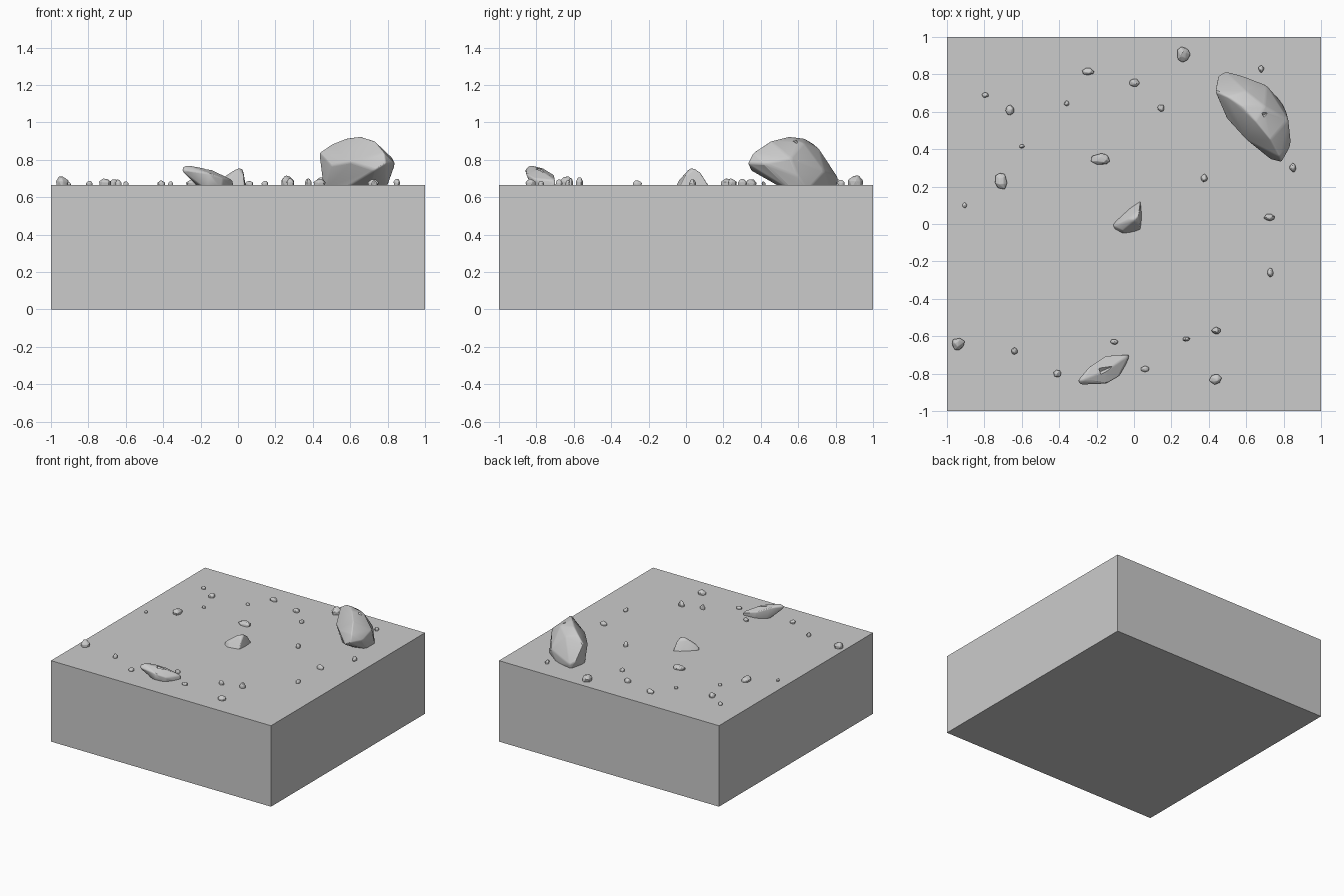
import bpy, bmesh, random, math
from mathutils import Vector

random.seed(4)
TOP = 0.665


def hull_rock(name, points, bevel, notches=()):
    """Convex stone from a few corner points, edges worn by a bevel."""
    bm = bmesh.new()
    for p in points:
        bm.verts.new(p)
    res = bmesh.ops.convex_hull(bm, input=bm.verts)
    loose = {g for g in res["geom_interior"] + res["geom_unused"]
             if isinstance(g, bmesh.types.BMVert)}
    bmesh.ops.delete(bm, geom=list(loose), context='VERTS')
    bmesh.ops.dissolve_limit(bm, angle_limit=math.radians(6), verts=bm.verts, edges=bm.edges)
    bmesh.ops.recalc_face_normals(bm, faces=bm.faces)
    me = bpy.data.meshes.new(name)
    bm.to_mesh(me)
    bm.free()
    ob = bpy.data.objects.new(name, me)
    bpy.context.collection.objects.link(ob)
    bpy.context.view_layer.objects.active = ob
    ob.select_set(True)
    if bevel:
        b = ob.modifiers.new("worn_edges", 'BEVEL')
        b.width, b.segments, b.limit_method = bevel, 3, 'ANGLE'
        b.angle_limit = math.radians(12)
    for loc, size, yaw in notches:
        bpy.ops.mesh.primitive_cube_add(size=1, location=loc, rotation=(math.radians(40), 0, yaw))
        cut = bpy.context.object
        cut.name = name + "_cutter"
        cut.scale = size
        cut.hide_render = True
        cut.hide_set(True)
        m = ob.modifiers.new("chip", 'BOOLEAN')
        m.operation, m.object = 'DIFFERENCE', cut
    bpy.ops.object.select_all(action='DESELECT')
    ob.select_set(True)
    bpy.context.view_layer.objects.active = ob
    bpy.ops.object.shade_smooth_by_angle(angle=math.radians(30))
    ob.select_set(False)
    return ob


# ground block
bpy.ops.mesh.primitive_cube_add(size=1, location=(0, 0, TOP / 2))
block = bpy.context.object
block.name = "ground_block"
block.scale = (2, 2, TOP)
block.select_set(False)

# large leaning boulder
hull_rock("boulder", [
    (.46, .66, .64), (.49, .80, .64), (.63, .77, .64), (.79, .65, .64),
    (.79, .56, .64), (.70, .53, .64), (.56, .55, .64),
    (.435, .71, .84), (.45, .79, .72), (.49, .815, .70), (.58, .79, .72), (.50, .68, .885),
    (.58, .63, .915), (.65, .55, .925), (.73, .45, .90), (.78, .36, .84),
    (.84, .42, .78), (.79, .33, .78), (.73, .345, .745), (.825, .56, .81),
    (.815, .60, .71), (.71, .74, .74), (.60, .71, .86), (.70, .63, .89),
    (.50, .56, .77), (.60, .45, .79)], .022,
    [((.73, .60, .905), (.09, .02, .03), .5)])

# slanting slab at the front
hull_rock("front_slab", [
    (-.17, -.82, .64), (-.09, -.81, .64), (-.03, -.73, .64), (-.03, -.70, .65),
    (-.13, -.71, .64), (-.20, -.75, .64), (-.305, -.84, .755), (-.28, -.86, .745),
    (-.275, -.835, .772), (-.24, -.765, .755), (-.15, -.855, .725), (-.08, -.815, .70),
    (-.025, -.70, .69), (-.15, -.705, .72), (-.29, -.85, .73), (-.14, -.78, .747)], .01,
    [((-.15, -.775, .75), (.07, .025, .025), .4)])

# pointed rock in the middle
hull_rock("middle_rock", [
    (-.115, .0, .64), (-.095, -.045, .64), (-.06, -.057, .65), (.0, -.055, .64),
    (.035, -.035, .65), (.045, .04, .64), (.035, .13, .65), (-.02, .10, .64),
    (-.08, .045, .64), (-.11, -.01, .685), (.0, .02, .755), (.022, .045, .755),
    (-.03, .03, .738), (.03, .0, .72), (.03, .08, .73), (-.06, -.035, .695)], .012)

# scattered pebbles: x, y, width, depth, height
PEBBLES = [
    (-.94, -.64, .07, .07, .045), (-.795, .69, .04, .03, .022), (-.665, .61, .05, .06, .035),
    (-.6, .415, .03, .025, .02), (-.71, .23, .07, .10, .036), (-.905, .10, .025, .03, .018),
    (-.245, .815, .065, .04, .03), (-.36, .645, .03, .03, .02), (-.175, .345, .11, .065, .03),
    (.265, .905, .075, .085, .05), (0, .755, .06, .045, .03), (.68, .83, .035, .04, .03),
    (.145, .62, .04, .04, .025), (.375, .245, .04, .045, .035), (.85, .3, .035, .05, .035),
    (.725, .035, .06, .04, .03), (.73, -.26, .035, .05, .025), (.44, -.57, .05, .04, .04),
    (.28, -.615, .045, .025, .04), (.435, -.83, .07, .055, .035), (.06, -.775, .05, .035, .025),
    (-.105, -.63, .045, .03, .03), (-.41, -.8, .045, .04, .025), (-.64, -.68, .035, .04, .03)]
for i, (x, y, w, d, h) in enumerate(PEBBLES):
    pts = []
    phase = random.uniform(0, 6)
    for z, r, n in ((-.012, .9, 6), (h * .5, 1, 7), (h, .5, 4)):
        for k in range(n):
            a = phase + math.tau * (k + random.uniform(-.25, .25)) / n
            q = r * random.uniform(.85, 1.08)
            zz = z if z < 0 else z * random.uniform(.75, 1.05)
            pts.append(Vector((x + q * w / 2 * math.cos(a), y + q * d / 2 * math.sin(a), TOP + zz)))
    hull_rock(f"pebble_{i + 1}", pts, .002)
